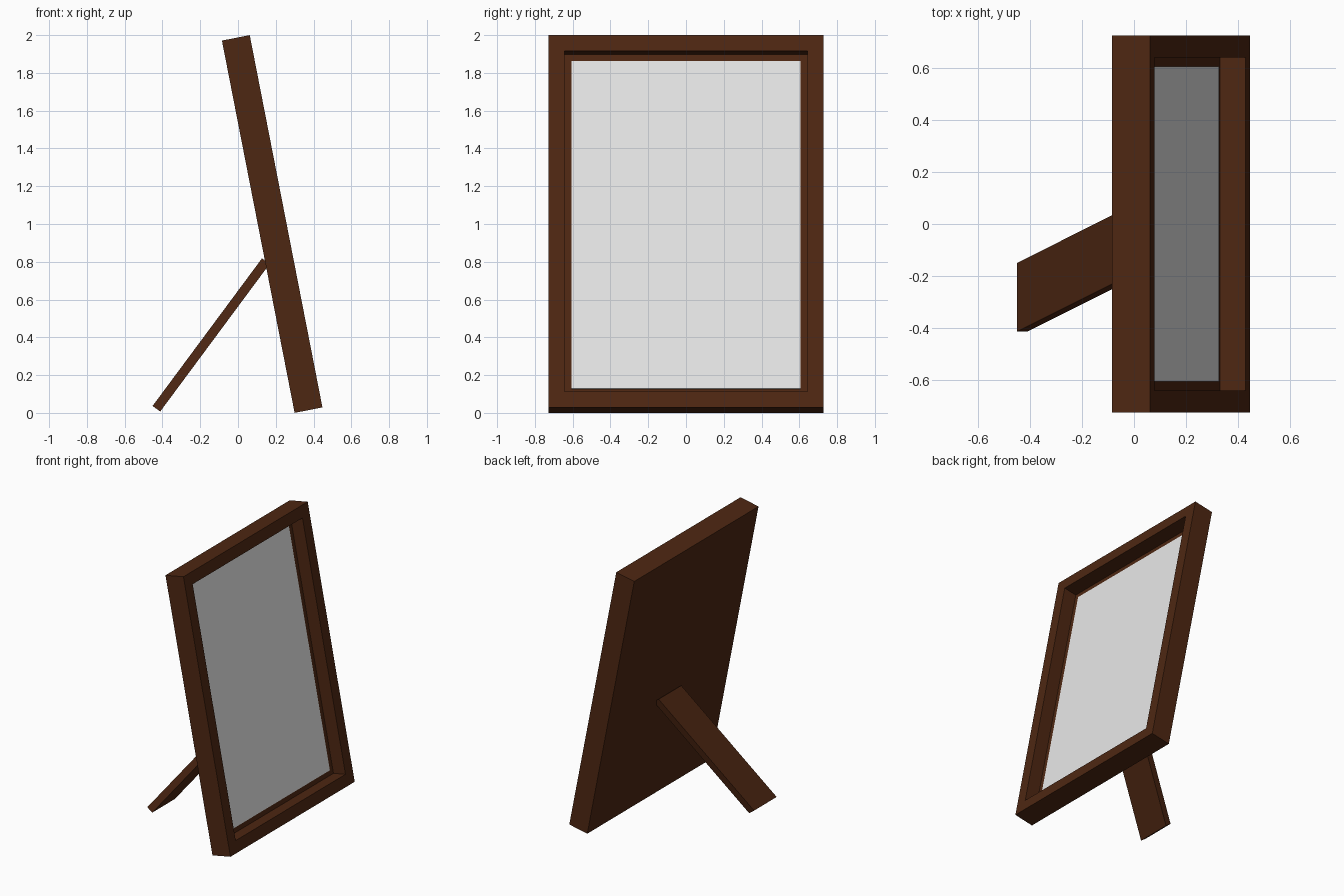
import bpy, bmesh, math
from mathutils import Matrix, Vector

cube = bpy.data.objects.get("Cube")
if cube:
    bpy.data.objects.remove(cube, do_unlink=True)

LEAN = math.radians(-11.05)
CENTRE = Vector((0.181, 0, 1.0))
DEPTH, WIDTH, HEIGHT = 0.15, 1.454, 2.008
BORDER = 0.12      # width of the frame rails
RECESS = 0.1       # how far the picture sits behind the rails


def material(name, colour):
    mat = bpy.data.materials.new(name)
    mat.use_nodes = True
    mat.diffuse_color = (*colour, 1)
    mat.node_tree.nodes["Principled BSDF"].inputs["Base Color"].default_value = (*colour, 1)
    return mat


def box(size):
    bm = bmesh.new()
    bmesh.ops.create_cube(bm, size=1)
    bmesh.ops.scale(bm, vec=size, verts=bm.verts)
    return bm


def finish(name, bm, mat, matrix):
    bmesh.ops.transform(bm, matrix=matrix, verts=bm.verts)
    bmesh.ops.recalc_face_normals(bm, faces=bm.faces)
    mesh = bpy.data.meshes.new(name)
    bm.to_mesh(mesh)
    bm.free()
    mesh.materials.append(mat)
    obj = bpy.data.objects.new(name, mesh)
    bpy.context.collection.objects.link(obj)
    return obj


wood = material("dark_brown_wood", (0.076, 0.02, 0.006))
paper = material("pale_grey_picture", (0.8, 0.8, 0.8))
tilt = Matrix.Translation(CENTRE) @ Matrix.Rotation(LEAN, 4, 'Y')

# Frame: a leaning slab with its face inset and pushed back
bm = box((DEPTH, WIDTH, HEIGHT))
front = max(bm.faces, key=lambda f: f.calc_center_median().x)
bmesh.ops.inset_region(bm, faces=[front], thickness=BORDER)
pocket = bmesh.ops.extrude_face_region(bm, geom=[front])["geom"]
bmesh.ops.delete(bm, geom=[front], context='FACES_ONLY')
bmesh.ops.translate(bm, vec=(-RECESS, 0, 0),
                    verts=[v for v in pocket if isinstance(v, bmesh.types.BMVert)])
finish("frame", bm, wood, tilt)

# Picture: a thin plate lying on the floor of the recess
bm = box((0.004, WIDTH - 2 * BORDER, HEIGHT - 2 * BORDER))
finish("picture", bm, paper,
       tilt @ Matrix.Translation((DEPTH / 2 - RECESS, 0, 0)))

# Stand: a strip skewed sideways, with both ends level
foot = Vector((-0.432, -0.283, 0.022))
head = Vector((0.147, 0.007, 0.803))
along = head - foot
thick = Vector((along.z, 0, -along.x)).normalized() * 0.05
across = Vector((0, 0.265, 0))
skew = Matrix((thick, across, along)).transposed().to_4x4()
finish("back_stand", box((1, 1, 1)), wood,
       Matrix.Translation((foot + head) / 2) @ skew)
